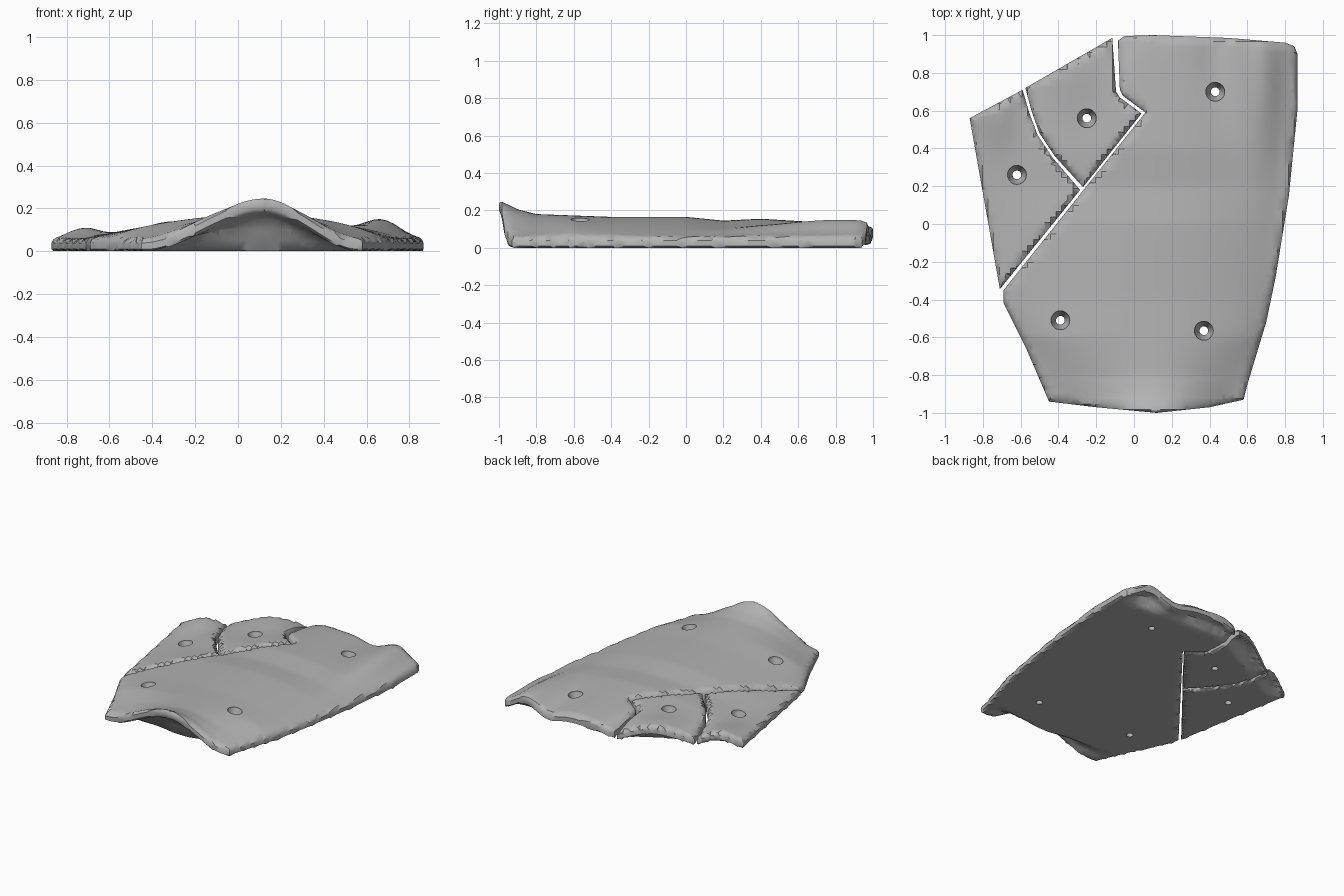
import bpy, bmesh, math
from mathutils import Vector

if "Cube" in bpy.data.objects:
    bpy.data.objects.remove(bpy.data.objects["Cube"], do_unlink=True)

# One plain grey for the whole hold
grey = bpy.data.materials.new("plain_grey")
grey.use_nodes = True
grey.diffuse_color = (0.45, 0.45, 0.45, 1)
grey.node_tree.nodes["Principled BSDF"].inputs["Base Color"].default_value = grey.diffuse_color

# Plan outlines of the three plates
MAIN = [(-.45, -.94), (-.2, -.97), (.12, -1), (.4, -.97), (.58, -.93), (.6, -.85), (.7, -.52),
        (.75, -.28), (.82, .15), (.865, .6), (.865, .9), (.85, .94), (.8, .96), (.5, .985),
        (.1, 1), (-.05, .995), (-.085, .97), (-.075, .71), (-.06, .68), (.06, .59),
        (-.69, -.35), (-.69, -.42), (-.57, -.66)]
INNER = [(-.115, .985), (-.095, .7), (-.075, .67), (.04, .585), (-.27, .195), (-.42, .36),
         (-.5, .48), (-.54, .59), (-.575, .72)]
OUTER = [(-.59, .71), (-.555, .59), (-.51, .47), (-.43, .35), (-.285, .18), (-.71, -.345), (-.87, .56)]

# Edges that arch open underneath, and side edges that run down thin
FRONT = [(-.45, -.94), (-.2, -.97), (.12, -1), (.4, -.97), (.58, -.93)]
BACK = [(-.87, .56), (-.58, .72), (-.1, .985), (.1, 1), (.85, .95)]
RIGHT = [(.58, -.94), (.7, -.52), (.82, .15), (.865, .6), (.865, .95)]
LEFT = [(-.87, .56), (-.71, -.34), (-.57, -.66), (-.45, -.94)]
RIDGE = [(-1, .255), (-.9, .205), (-.8, .18), (-.4, .165), (0, .165), (.2, .145),
         (.4, .155), (.9, .125), (1, .115)]
# Swells and dips: x, y, height, x spread, y spread
SWELLS = [(.68, .85, .075, .13, .5), (.44, 1, -.025, .1, .3), (-.73, .62, .05, .11, .22),
          (-.33, .82, .03, .13, .2), (-.1, 1, -.03, .09, .15), (-.58, .74, -.02, .06, .15)]
BASE, THICK, ROUND = .06, .065, .022


def clamp(v):
    return max(0.0, min(1.0, v))


def distance(x, y, line, closed=False):
    p, best = Vector((x, y)), 9.0
    pts = [Vector(q) for q in line]
    for a, b in zip(pts, pts[1:] + pts[:1] if closed else pts[1:]):
        d = b - a
        best = min(best, (p - a - d * clamp((p - a).dot(d) / d.length_squared)).length)
    return best


def ridge(y):
    for (a, ha), (b, hb) in zip(RIDGE, RIDGE[1:]):
        if y <= b:
            return ha + (hb - ha) * clamp((y - a) / (b - a))
    return RIDGE[-1][1]


def height(x, y):
    k = clamp((-.6 - y) / .35)
    t = x - .12
    width = .85 - .25 * k if t < 0 else .65 - .17 * k
    arch = max(0, math.cos(math.pi / 2 * min(1, abs(t) / width)))
    rise = (ridge(y) - BASE) * arch ** (1 + k)
    for sx, sy, amp, wx, wy in SWELLS:
        rise += amp * math.exp(-((x - sx) / wx) ** 2 - ((y - sy) / wy) ** 2)
    side = min(distance(x, y, RIGHT), distance(x, y, LEFT))
    return BASE + max(0, rise) * (1 - math.exp(-side / .05))


def underside(x, y):
    lift = max(clamp((.16 - distance(x, y, FRONT)) / .08),
               clamp((.1 - distance(x, y, BACK)) / .05))
    return lift * max(0, height(x, y) - THICK)


def new_object(name, bm):
    mesh = bpy.data.meshes.new(name)
    bm.to_mesh(mesh)
    bm.free()
    mesh.materials.append(grey)
    obj = bpy.data.objects.new(name, mesh)
    bpy.context.collection.objects.link(obj)
    return obj


def countersink_cutter(x, y):
    """Closed turned shape: narrow shaft, cone, wide mouth."""
    top = height(x, y)
    profile = [(.023, -.1), (.023, top - .045), (.05, top - .012), (.05, top + .1)]
    bm = bmesh.new()
    rings = [[bm.verts.new((x + r * math.cos(i * math.tau / 32), y + r * math.sin(i * math.tau / 32), z))
              for i in range(32)] for r, z in profile]
    for lo, hi in zip(rings, rings[1:]):
        for i in range(32):
            j = (i + 1) % 32
            bm.faces.new((lo[i], lo[j], hi[j], hi[i]))
    bm.faces.new(rings[0][::-1])
    bm.faces.new(rings[-1])
    bmesh.ops.recalc_face_normals(bm, faces=bm.faces)
    cutter = new_object("hole_cutter", bm)
    cutter.hide_render = True
    return cutter


def plate(name, outline, holes, step=.03):
    bm = bmesh.new()
    face = bm.faces.new([bm.verts.new((x, y, 0)) for x, y in outline])
    face.normal_update()
    if face.normal.z < 0:
        face.normal_flip()
    # Rim rings for the rounded edge
    for width in (.006, ROUND - .006):
        bmesh.ops.inset_region(bm, faces=[face], thickness=width, use_even_offset=True)
    # Grid cuts so the surface can be shaped
    bmesh.ops.triangulate(bm, faces=bm.faces)
    for axis in (0, 1):
        for i in range(-34, 35):
            co, no = Vector(), Vector()
            co[axis], no[axis] = i * step + .007, 1
            bmesh.ops.bisect_plane(bm, geom=bm.verts[:] + bm.edges[:] + bm.faces[:],
                                   dist=1e-4, plane_co=co, plane_no=no)
    lower = bm.verts[:]
    made = bmesh.ops.extrude_face_region(bm, geom=bm.faces[:], use_keep_orig=True)["geom"]
    upper = [v for v in made if isinstance(v, bmesh.types.BMVert)]
    # Shape the top with a rounded rim, and the hollowed underside
    for v in upper:
        x, y, _ = v.co
        gap = max(0, ROUND - distance(x, y, outline, True))
        v.co.z = height(x, y) - ROUND + math.sqrt(ROUND ** 2 - gap ** 2)
    for v in lower:
        x, y, _ = v.co
        chamfer = .01 if distance(x, y, outline, True) < .001 else 0
        v.co.z = underside(x, y) + chamfer
    bmesh.ops.triangulate(bm, faces=bm.faces)
    bmesh.ops.recalc_face_normals(bm, faces=bm.faces)
    obj = new_object(name, bm)
    # Screw holes
    bpy.ops.object.select_all(action='DESELECT')
    obj.select_set(True)
    bpy.context.view_layer.objects.active = obj
    for x, y in holes:
        cutter = countersink_cutter(x, y)
        mod = obj.modifiers.new("screw_hole", 'BOOLEAN')
        mod.operation, mod.solver, mod.object = 'DIFFERENCE', 'EXACT', cutter
        bpy.ops.object.modifier_apply(modifier=mod.name)
        bpy.data.objects.remove(cutter, do_unlink=True)
    bpy.ops.object.shade_smooth_by_angle(angle=math.radians(40))


plate("main_plate", MAIN, [(.43, .7), (-.39, -.51), (.37, -.565)])
plate("inner_back_plate", INNER, [(-.25, .56)])
plate("outer_back_plate", OUTER, [(-.62, .26)])
